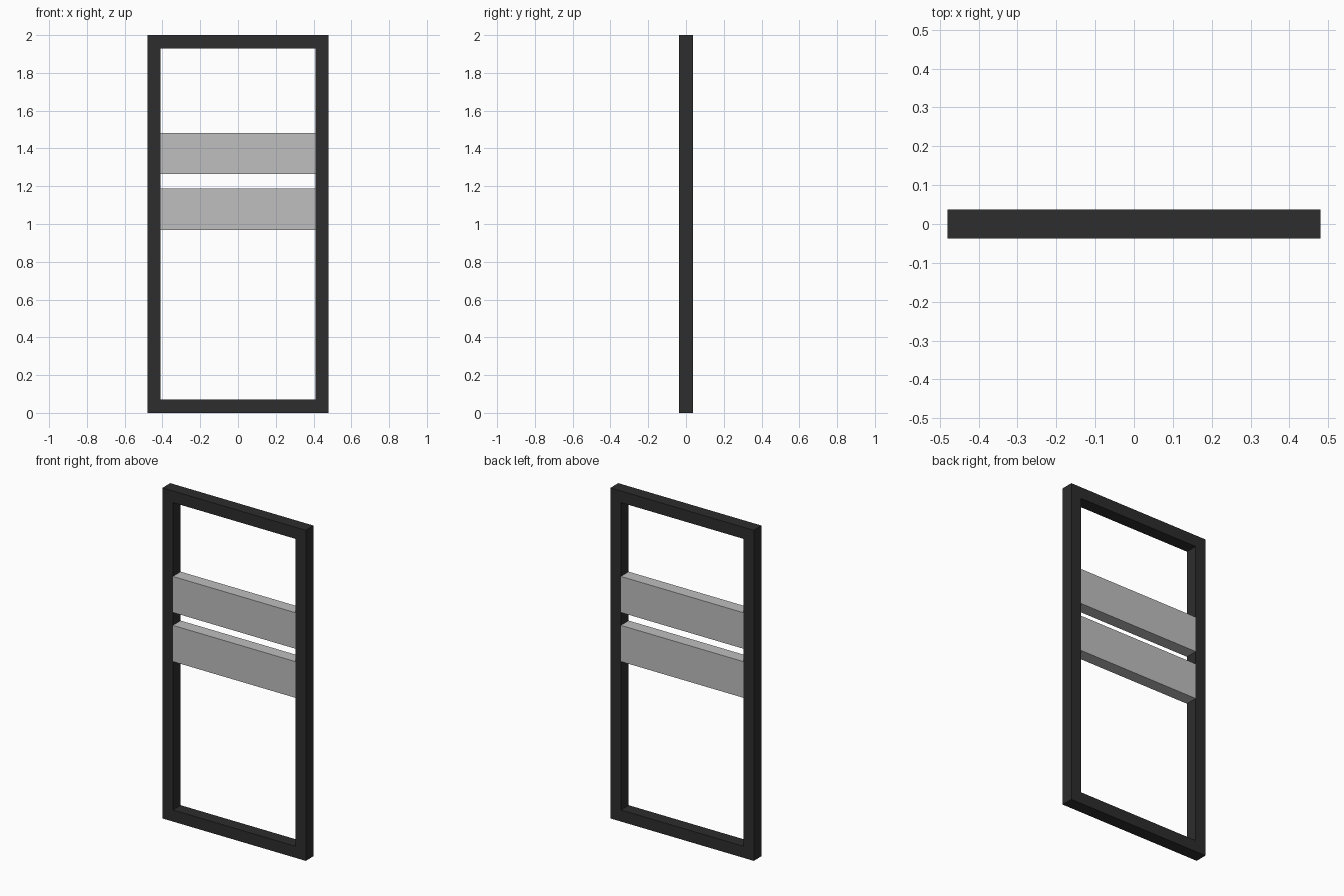
import bpy
import bmesh

cube = bpy.data.objects.get("Cube")
if cube:
    bpy.data.objects.remove(cube, do_unlink=True)

WIDTH, HEIGHT, DEPTH, BORDER = 0.96, 2.0, 0.075, 0.07


def make_material(name, value):
    mat = bpy.data.materials.new(name)
    mat.use_nodes = True
    color = (value, value, value, 1.0)
    mat.diffuse_color = color
    mat.node_tree.nodes["Principled BSDF"].inputs["Base Color"].default_value = color
    return mat


def add_object(name, bm, mat):
    bmesh.ops.recalc_face_normals(bm, faces=bm.faces)
    mesh = bpy.data.meshes.new(name)
    bm.to_mesh(mesh)
    bm.free()
    mesh.materials.append(mat)
    obj = bpy.data.objects.new(name, mesh)
    bpy.context.collection.objects.link(obj)
    return obj


def rectangle(bm, half_width, z0, z1, y):
    corners = [(-half_width, z0), (half_width, z0), (half_width, z1), (-half_width, z1)]
    return [bm.verts.new((x, y, z)) for x, z in corners]


charcoal = make_material("charcoal", 0.026)
light_grey = make_material("light grey", 0.52)

# Outer frame: a rectangular ring extruded through its depth
bm = bmesh.new()
outer = rectangle(bm, WIDTH / 2, 0, HEIGHT, -DEPTH / 2)
inner = rectangle(bm, WIDTH / 2 - BORDER, BORDER, HEIGHT - BORDER, -DEPTH / 2)
ring = [bm.faces.new((outer[i], outer[(i + 1) % 4], inner[(i + 1) % 4], inner[i]))
        for i in range(4)]
extruded = bmesh.ops.extrude_face_region(bm, geom=ring, use_keep_orig=True)["geom"]
bmesh.ops.translate(bm, vec=(0, DEPTH, 0),
                    verts=[v for v in extruded if isinstance(v, bmesh.types.BMVert)])
add_object("frame", bm, charcoal)

# Two horizontal panels spanning the opening, flush with the frame
for name, z0, z1 in (("lower_panel", 0.968, 1.187), ("upper_panel", 1.265, 1.483)):
    bm = bmesh.new()
    bmesh.ops.create_cube(bm, size=1)
    bmesh.ops.scale(bm, vec=(WIDTH - 2 * BORDER, DEPTH, z1 - z0), verts=bm.verts)
    bmesh.ops.translate(bm, vec=(0, 0, (z0 + z1) / 2), verts=bm.verts)
    add_object(name, bm, light_grey)
